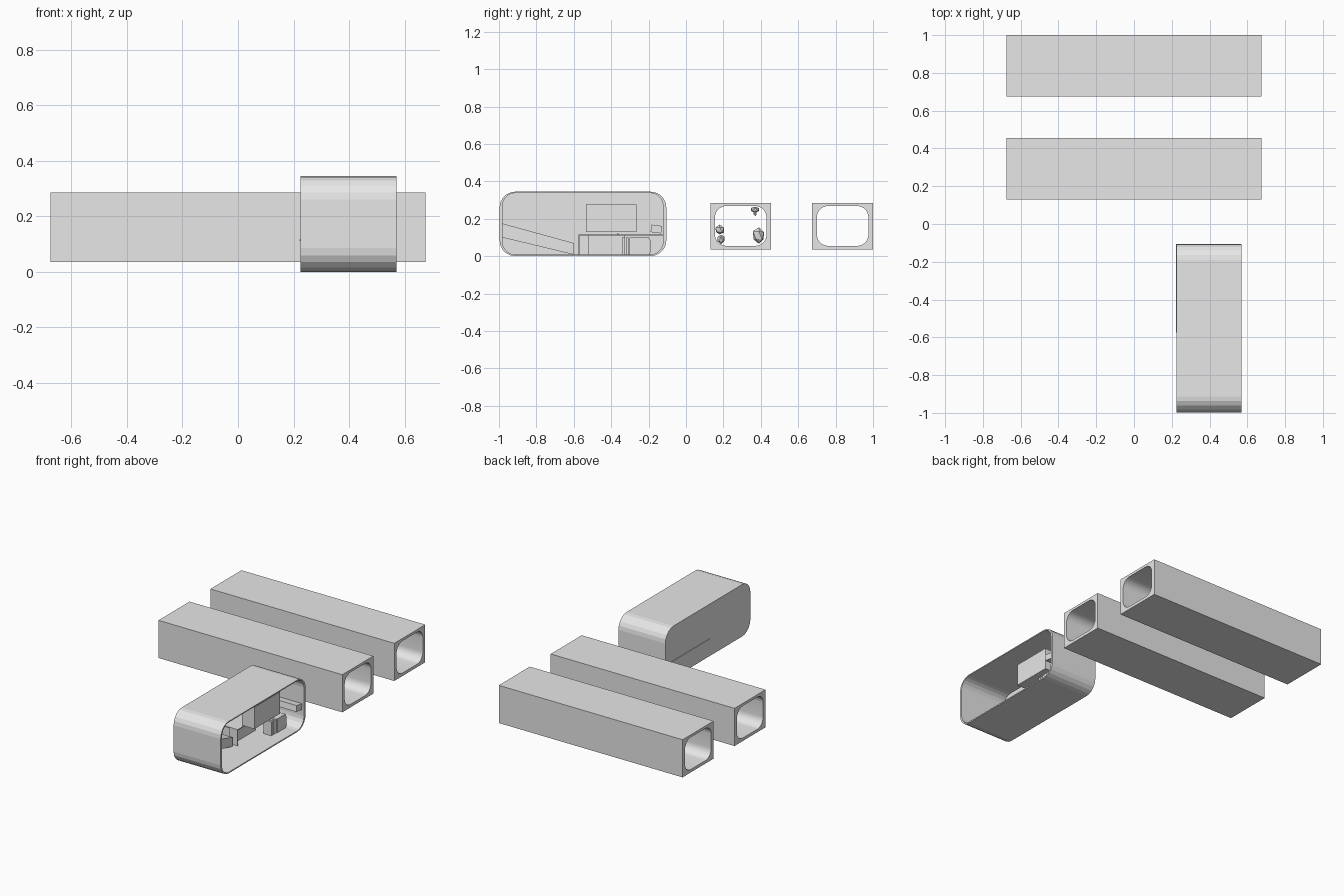
import bpy, bmesh, math, random
from mathutils import Vector, Matrix

if "Cube" in bpy.data.objects:
    bpy.data.objects.remove(bpy.data.objects["Cube"])

random.seed(4)
grey = bpy.data.materials.new("light_grey")
grey.diffuse_color = (0.8, 0.8, 0.8, 1)
grey.use_nodes = True
grey.node_tree.nodes["Principled BSDF"].inputs["Base Color"].default_value = grey.diffuse_color


def finish(name, bm, smooth=False):
    bmesh.ops.recalc_face_normals(bm, faces=bm.faces)
    mesh = bpy.data.meshes.new(name)
    bm.to_mesh(mesh)
    bm.free()
    mesh.materials.append(grey)
    ob = bpy.data.objects.new(name, mesh)
    bpy.context.collection.objects.link(ob)
    if smooth:
        bpy.ops.object.select_all(action='DESELECT')
        ob.select_set(True)
        bpy.context.view_layer.objects.active = ob
        bpy.ops.object.shade_smooth_by_angle(angle=math.radians(30))
    return ob


def rounded(y0, y1, z0, z1, r, n):
    """Rounded rectangle in the y-z plane."""
    if r == 0:
        return [(y0, z0), (y1, z0), (y1, z1), (y0, z1)]
    pts = []
    corners = [(y1 - r, z1 - r), (y0 + r, z1 - r), (y0 + r, z0 + r), (y1 - r, z0 + r)]
    for k, (cy, cz) in enumerate(corners):
        for i in range(n + 1):
            a = math.pi / 2 * (k + i / n)
            pts.append((cy + r * math.cos(a), cz + r * math.sin(a)))
    return pts


def prism(name, loops, x0, x1, smooth=False):
    """Extrude an outline (and optional hole) along x."""
    bm = bmesh.new()
    caps = ([], [])
    for pts in loops:
        rings = [[bm.verts.new((x, y, z)) for y, z in pts] for x in (x0, x1)]
        n = len(pts)
        for i in range(n):
            j = (i + 1) % n
            bm.faces.new((rings[0][i], rings[0][j], rings[1][j], rings[1][i]))
            for c in (0, 1):
                caps[c].append(bm.edges.get((rings[c][i], rings[c][j])))
    for edges in caps:
        bmesh.ops.triangle_fill(bm, edges=edges, use_beauty=True)
    return finish(name, bm, smooth)


def box(name, x0, x1, y0, y1, z0, z1, tilt=0):
    bm = bmesh.new()
    size = Vector((x1 - x0, y1 - y0, z1 - z0))
    mid = Vector((x0 + x1, y0 + y1, z0 + z1)) / 2
    m = Matrix.Translation(mid) @ Matrix.Rotation(tilt, 4, 'X') @ Matrix.Diagonal((*size, 1))
    bmesh.ops.create_cube(bm, size=1, matrix=m)
    return finish(name, bm)


# Two long square corridors with rounded bores
for name, y in (("rocky_corridor", 0.13), ("clear_corridor", 0.675)):
    prism(name, [rounded(y, y + 0.325, 0.035, 0.285, 0, 1),
                 rounded(y + 0.025, y + 0.3, 0.055, 0.268, 0.06, 8)],
          -0.675, 0.675, True)

# Faceted rocks stuck to the walls of the first corridor
for x, y, z, sy, sz in ((0.25, 0.39, 0.11, 0.036, 0.05), (-0.2, 0.18, 0.14, 0.026, 0.028),
                        (0.1, 0.187, 0.092, 0.022, 0.026), (-0.4, 0.37, 0.25, 0.026, 0.018),
                        (-0.4, 0.37, 0.228, 0.01, 0.016)):
    bm = bmesh.new()
    bmesh.ops.create_icosphere(bm, subdivisions=1, radius=1)
    for v in bm.verts:
        k = random.uniform(0.8, 1.1)
        v.co = Vector((x + v.co.x * sy * k, y + v.co.y * sy * k, z + v.co.z * sz * k))
    finish("wall_rock", bm)

# Cabin shell, open on the right side, with a thin wall on the left
inner = rounded(-0.982, -0.122, 0.008, 0.338, 0.07, 5)
prism("cabin_shell", [rounded(-0.997, -0.105, 0.0, 0.345, 0.085, 5), inner], 0.225, 0.57)
prism("cabin_left_wall", [inner], 0.225, 0.232)

# Sloping bed at the front end
prism("sloping_bed", [[(-0.982, 0.1), (-0.6, 0.008), (-0.6, 0.07), (-0.982, 0.175)]], 0.232, 0.38)

# Long desk along the left wall
box("desk_top", 0.222, 0.4, -0.575, -0.107, 0.11, 0.116)
box("desk_side", 0.34, 0.4, -0.575, -0.57, 0.008, 0.11)
box("desk_drawers", 0.25, 0.36, -0.52, -0.33, 0.008, 0.11)
box("desk_knob", 0.33, 0.34, -0.37, -0.36, 0.116, 0.122)

# Hanging cabinet
box("hanging_cabinet", 0.405, 0.495, -0.535, -0.265, 0.13, 0.275)

# Seat with rounded front and a slatted back
prism("seat", [[(-0.285, 0.008), (-0.195, 0.008), (-0.188, 0.03), (-0.188, 0.08),
                (-0.2, 0.1), (-0.285, 0.1)]], 0.42, 0.488)
for i in range(3):
    box("seat_back_slat", 0.425, 0.485, -0.342 + i * 0.02, -0.327 + i * 0.02, 0.008, 0.1)

# Tilted console bar at the back end
box("console_bar", 0.232, 0.56, -0.187, -0.13, 0.125, 0.165, math.radians(-8))
